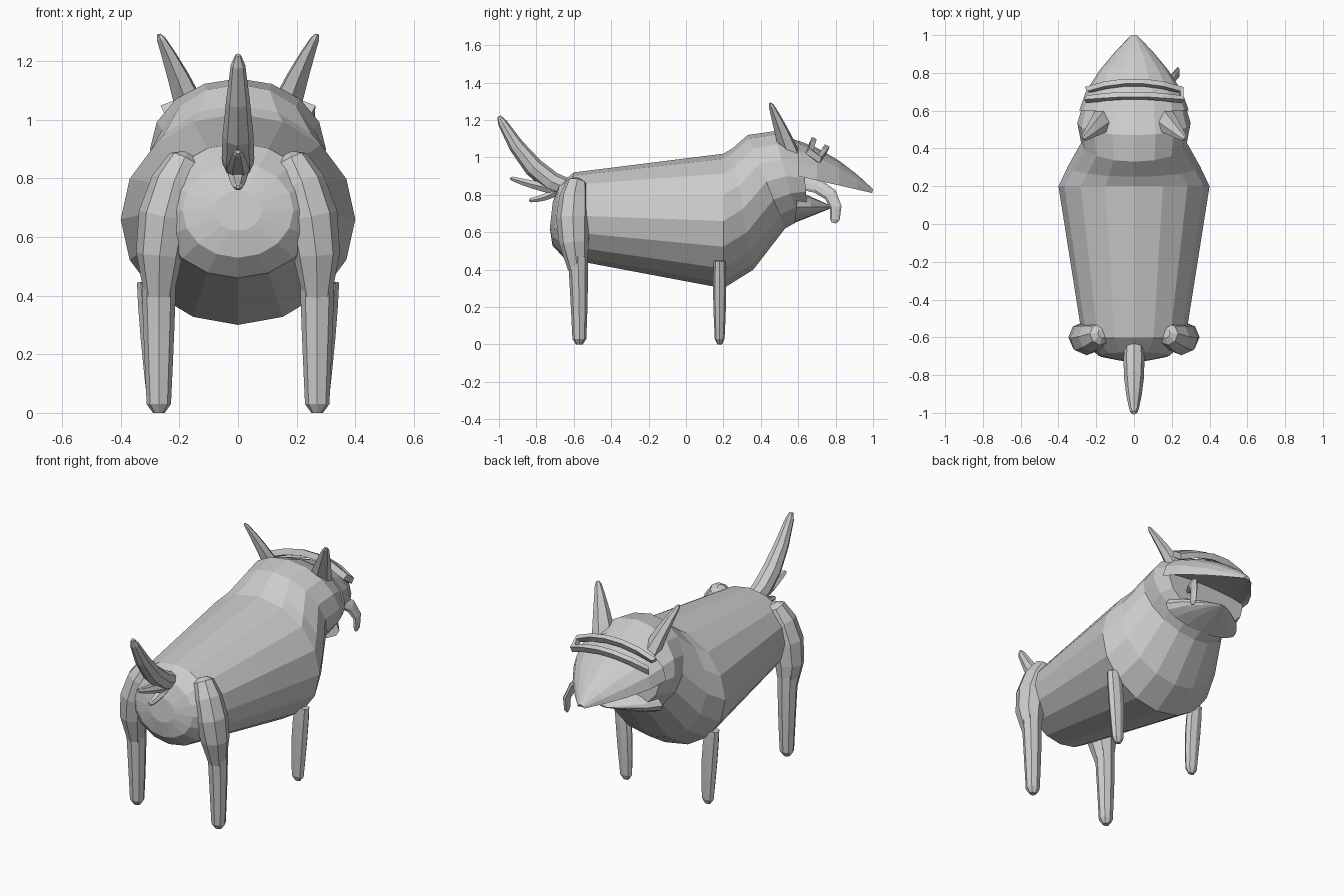
import bpy, bmesh, math
from mathutils import Vector

if "Cube" in bpy.data.objects:
    bpy.data.objects.remove(bpy.data.objects["Cube"], do_unlink=True)

shade = (.6, .6, .6, 1)
grey = bpy.data.materials.new("plain grey")
grey.use_nodes = True
grey.diffuse_color = shade
shader = next(node for node in grey.node_tree.nodes if node.type == 'BSDF_PRINCIPLED')
shader.inputs["Base Color"].default_value = shade


def loft(name, rings, closed=False):
    """Skin a list of equal-sized point rings into one flat-shaded mesh."""
    bm = bmesh.new()
    loops = [[bm.verts.new(point) for point in ring] for ring in rings]
    pairs = list(zip(loops, loops[1:]))
    if closed:
        pairs.append((loops[-1], loops[0]))
    else:
        bm.faces.new(loops[0])
        bm.faces.new(loops[-1])
    for first, second in pairs:
        for i in range(len(first)):
            bm.faces.new((first[i - 1], first[i], second[i], second[i - 1]))
    bmesh.ops.recalc_face_normals(bm, faces=bm.faces[:])
    mesh = bpy.data.meshes.new(name)
    bm.to_mesh(mesh)
    bm.free()
    mesh.materials.append(grey)
    part = bpy.data.objects.new(name, mesh)
    bpy.context.collection.objects.link(part)


def section(top, bottom, width, hollow=False, sides=16):
    """Leaning oval between two (y, z) points; a hollow one is an arch with a raised floor."""
    top, bottom = Vector(top), Vector(bottom)
    middle = (top + bottom) / 2
    ring = []
    for i in range(sides):
        angle = math.tau * i / sides
        across, up = math.cos(angle), math.sin(angle)
        y, z = middle + (top - middle) * up
        if hollow:
            lift = up if up > 0 else -up / 5
            z = bottom.y + (top.y - bottom.y) * lift
        ring.append(Vector((width * across, y, z)))
    return ring


def mix(first, second, amount):
    return [p.lerp(q, amount) for p, q in zip(first, second)]


def bend(start, middle, end, t):
    """Quadratic curve through numbers or vectors."""
    return start * (1 - t) ** 2 + middle * 2 * t * (1 - t) + end * t * t


def sweep(path, sizes, flat, ref, sides, turn=0, closed=False):
    """Rings across a path, each wide along ref and scaled by flat the other way."""
    rings = []
    last = len(path) - 1
    for i, (point, size) in enumerate(zip(path, sizes)):
        ahead = path[(i + 1) % len(path)] if closed else path[min(i + 1, last)]
        behind = path[i - 1] if closed else path[max(i - 1, 0)]
        tangent = (ahead - behind).normalized()
        wide = (ref - tangent * ref.dot(tangent)).normalized()
        thin = tangent.cross(wide) * flat
        angles = [math.tau * k / sides + turn for k in range(sides)]
        rings.append([point + (wide * math.cos(a) + thin * math.sin(a)) * size
                      for a in angles])
    return rings


def limb(name, start, middle, end, sizes, flat=1, ref=(1, 0, 0), sides=8):
    """Curved, tapering part with a blunt tip at its end."""
    steps = (0, .25, .5, .75, .95, 1)
    path = [bend(Vector(start), Vector(middle), Vector(end), t) for t in steps]
    radii = [bend(*sizes, t) for t in steps]
    radii[-1] /= 2
    loft(name, sweep(path, radii, flat, Vector(ref), sides))


# Body, neck and back of the head, with a rounded rear
rump = section((-.6, .92), (-.65, .46), .27)
shoulder = section((.2, 1.02), (.2, .3), .4)
centre = sum(rump, Vector()) / len(rump)
rear = []
for scale in (.3, .7):
    push = Vector((0, math.sqrt(1 - scale ** 2) / 10, 0))
    rear.append([centre + (point - centre) * scale - push for point in rump])
trunk = [mix(rump, shoulder, t) for t in (0, .15, .5, 1)]
loft("body", rear + trunk + [
    section((.25, 1.05), (.36, .4), .35),
    section((.33, 1.12), (.53, .62), .28),
    section((.47, 1.14), (.6, .66), .3),
    section((.62, 1.08), (.65, .7), .27),
])


# Upper snout with a hollow palate, and the lower jaw
def muzzle_width(t, base):
    return base * (1 - t ** 1.5) + .02


loft("snout", [
    section((.6 + .4 * t, 1.09 - .12 * t - .14 * t * t),
            (.6 + .39 * t, .9 - .09 * t), muzzle_width(t, .27), hollow=True)
    for t in (0, .25, .55, .8, 1)])
loft("lower_jaw", [
    section((.6 + .18 * t, .82 - .08 * t),
            (.58 + .2 * t, .65 + .08 * t), muzzle_width(t, .24))
    for t in (0, .4, .8, 1)])

# Tongue hanging out of one side of the mouth
limb("tongue", (.1, .6, .87), (.25, .85, .84), (.23, .79, .65),
     (.04, .04, .025), flat=.4, ref=(0, 1, 1))


# Slotted band arching over the brow
def brow_rail(y, z, sweep_back):
    points = []
    for i in range(6):
        across = i / 2.5 - 1
        drop = across ** 2
        points.append(Vector((across / 4, y - sweep_back * drop, z - .06 * drop)))
    return points


band = brow_rail(.75, 1.05, .04) + brow_rail(.68, 1.09, .02)[::-1]
loft("brow_band", sweep(band, [.025] * len(band), .8, Vector((0, .4, .9)),
                        sides=4, turn=math.pi / 4, closed=True))

for side, s in (("left", 1), ("right", -1)):
    # Ears
    limb(side + "_ear", (s * .15, .56, 1), (s * .2, .51, 1.15), (s * .27, .45, 1.29),
         (.07, .05, .015), flat=.7, ref=(s, .9, 0), sides=6)

    # Hind legs and the haunches above them
    limb(side + "_hind_leg", (s * .27, -.58, .5), (s * .27, -.57, .3), (s * .27, -.57, 0),
         (.06, .055, .04), flat=.9)
    limb(side + "_haunch", (s * .27, -.58, .4), (s * .28, -.63, .7), (s * .17, -.58, .88),
         (.05, .13, .05))

    # Front legs
    limb(side + "_front_leg", (s * .3, .18, .45), (s * .28, .18, .3), (s * .27, .18, 0),
         (.045, .06, .035), flat=.7)

# Tail with two tufts beneath it
limb("tail", (0, -.62, .83), (0, -.82, .87), (0, -1, 1.22), (.05, .07, .02))
limb("upper_tuft", (0, -.7, .83), (0, -.82, .85), (0, -.94, .89),
     (.04, .035, .015), flat=.8, sides=6)
limb("lower_tuft", (0, -.68, .83), (0, -.74, .78), (0, -.84, .77),
     (.035, .03, .015), flat=.8, sides=6)
